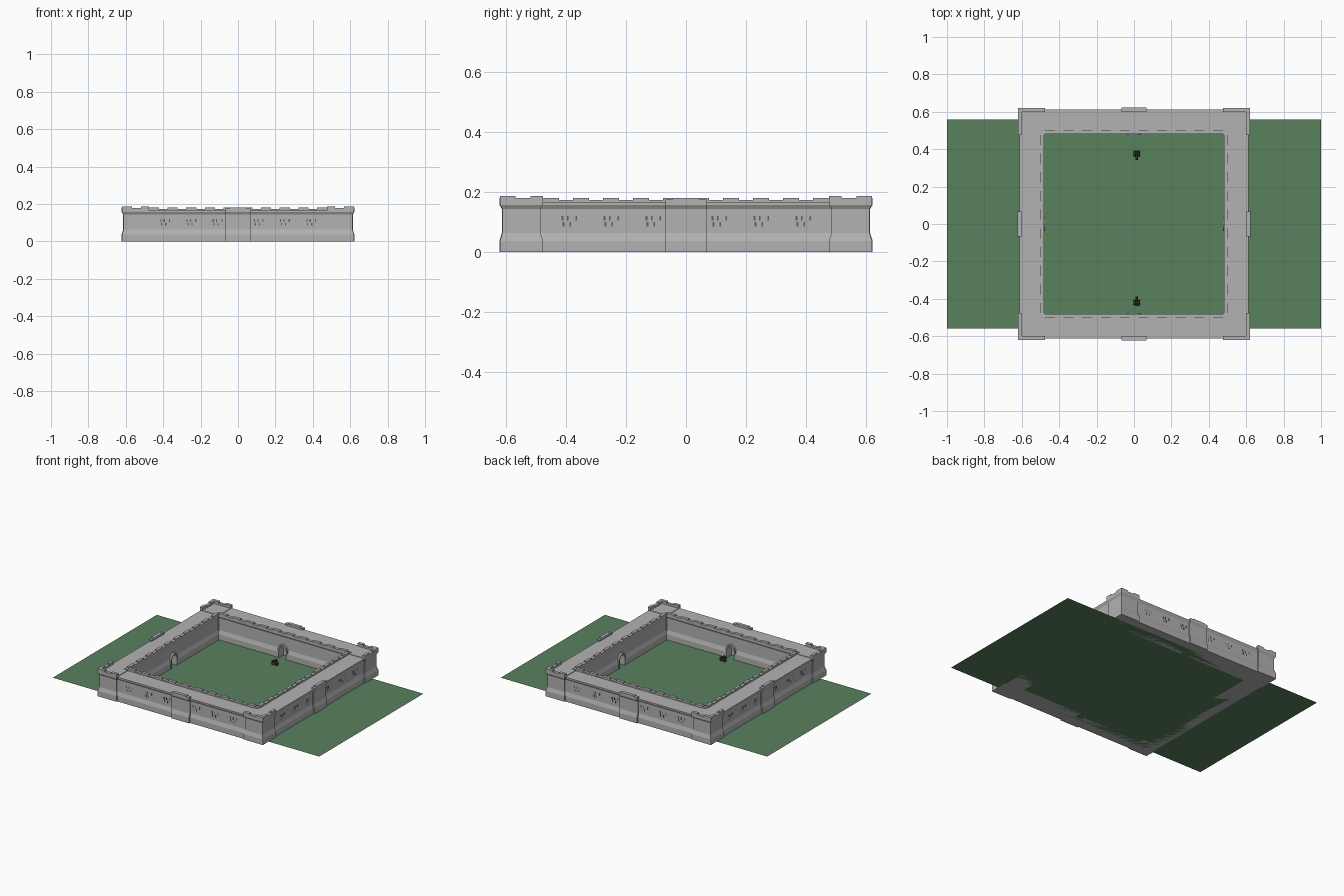
import bpy, bmesh, math
from mathutils import Matrix, Vector

if "Cube" in bpy.data.objects:
    bpy.data.objects.remove(bpy.data.objects["Cube"])


def material(name, col):
    m = bpy.data.materials.new(name)
    m.diffuse_color = (*col, 1)
    m.use_nodes = True
    m.node_tree.nodes["Principled BSDF"].inputs["Base Color"].default_value = m.diffuse_color
    return m


STONE = material("grey stone", (0.45, 0.45, 0.45))
GRASS = material("grass green", (0.10, 0.22, 0.112))
DARK = material("dark slit", (0.12, 0.12, 0.12))
IRON = material("dark iron", (0.06, 0.055, 0.06))


def finish(name, bm, mat):
    bmesh.ops.recalc_face_normals(bm, faces=bm.faces)
    me = bpy.data.meshes.new(name)
    bm.to_mesh(me)
    bm.free()
    me.materials.append(mat)
    ob = bpy.data.objects.new(name, me)
    bpy.context.collection.objects.link(ob)
    return ob


def turn(k):
    return Matrix.Rotation(k * math.pi / 2, 4, 'Z')


def loft(bm, sections, k=0):
    """Stack of rectangles (z, x0, x1, y0, y1), turned k quarter turns."""
    rings = []
    for z, x0, x1, y0, y1 in sections:
        pts = [(x0, y0, z), (x1, y0, z), (x1, y1, z), (x0, y1, z)]
        rings.append([bm.verts.new(turn(k) @ Vector(p)) for p in pts])
    for a, b in zip(rings, rings[1:]):
        for i in range(4):
            j = (i + 1) % 4
            bm.faces.new((a[i], a[j], b[j], b[i]))
    bm.faces.new(rings[0][::-1])
    bm.faces.new(rings[-1])


def box(bm, x0, x1, y0, y1, z0, z1, k=0):
    loft(bm, [(z0, x0, x1, y0, y1), (z1, x0, x1, y0, y1)], k)


def arch_pts(r, spring, base, n=10):
    arc = [(r * math.cos(math.pi * i / n), spring + r * 1.2 * math.sin(math.pi * i / n))
           for i in range(n + 1)]
    return [(r, base)] + arc + [(-r, base)]


# Lawn
bm = bmesh.new()
bmesh.ops.create_grid(bm, x_segments=1, y_segments=1, size=1,
                      matrix=Matrix.Diagonal((1, 0.558, 1, 1)))
finish("lawn", bm, GRASS)

# Curtain wall: moulded profile swept round a square
LEVELS = [(0, 0), (0.037, 0), (0.063, 0.008), (0.143, 0.008), (0.157, 0), (0.165, 0)]
OUT, INN = 0.613, 0.48
profile = [(OUT - d, z) for z, d in LEVELS] + [(INN + d, z) for z, d in reversed(LEVELS)]
bm = bmesh.new()
rings = [[bm.verts.new((sx * r, sy * r, z)) for r, z in profile]
         for sx, sy in ((1, 1), (-1, 1), (-1, -1), (1, -1))]
n = len(profile)
for q in range(4):
    a, b = rings[q], rings[(q + 1) % 4]
    for i in range(n):
        j = (i + 1) % n
        bm.faces.new((a[i], b[i], b[j], a[j]))
wall = finish("curtain_wall", bm, STONE)

# Arched recesses cut in the courtyard side of each wall
bm = bmesh.new()
for k in range(4):
    pts = arch_pts(0.028, 0.05, -0.02)
    f = [bm.verts.new(turn(k) @ Vector((x, 0.45, z))) for x, z in pts]
    b = [bm.verts.new(turn(k) @ Vector((x, 0.53, z))) for x, z in pts]
    bm.faces.new(f)
    bm.faces.new(b[::-1])
    for i in range(len(pts)):
        j = (i + 1) % len(pts)
        bm.faces.new((f[i], f[j], b[j], b[i]))
cutter = finish("arch_cutter", bm, STONE)
cutter.hide_render = True
cutter.hide_viewport = True
mod = wall.modifiers.new("arches", 'BOOLEAN')
mod.operation = 'DIFFERENCE'
mod.object = cutter
mod.solver = 'EXACT'

# Arch surrounds
bm = bmesh.new()
for k in range(4):
    loops = []
    for y in (0.476, 0.495):
        for r in (0.028, 0.037):
            loops.append([bm.verts.new(turn(k) @ Vector((x, y, z)))
                          for x, z in arch_pts(r, 0.05, 0)])
    order = [loops[0], loops[1], loops[3], loops[2]]
    for q in range(4):
        a, b = order[q], order[(q + 1) % 4]
        for i in range(len(a) - 1):
            bm.faces.new((a[i], a[i + 1], b[i + 1], b[i]))
    for e in (0, -1):
        bm.faces.new([l[e] for l in order])
finish("arch_surround", bm, STONE)

# Courtyard battlements
bm = bmesh.new()
for k in range(4):
    box(bm, -0.5, 0.48, 0.48, 0.5, 0.164, 0.173, k)
    for i in range(10):
        c = -0.45 + 0.1 * i
        box(bm, c - 0.027, c + 0.027, 0.48, 0.5, 0.172, 0.18, k)
finish("inner_battlement", bm, STONE)

# Corner towers with outer parapet
bm = bmesh.new()
T, T0 = 0.62, 0.477
for k in range(4):
    loft(bm, [(z if z < 0.165 else 0.168, T0 + d, T - d, T0 + d, T - d)
              for z, d in LEVELS], k)
    box(bm, T0, T, T - 0.02, T, 0.167, 0.179, k)
    box(bm, T - 0.02, T, T0, T - 0.02, 0.167, 0.179, k)
    for a, b in ((T0, 0.519), (0.568, T)):
        box(bm, a, b, T - 0.02, T, 0.178, 0.187, k)
        box(bm, T - 0.02, T, a, min(b, T - 0.02), 0.178, 0.187, k)
finish("corner_tower", bm, STONE)

# Middle buttresses
bm = bmesh.new()
for k in range(4):
    loft(bm, [(z, -0.068, 0.068, 0.56, 0.622 - d) for z, d in LEVELS], k)
    box(bm, -0.068, 0.068, 0.6, 0.622, 0.163, 0.175, k)
    box(bm, -0.045, 0.045, 0.6, 0.622, 0.174, 0.18, k)
finish("buttress", bm, STONE)

# Arrow slits in clusters on the outer faces
bm = bmesh.new()
for k in range(4):
    for c in (-0.39, -0.25, -0.11, 0.11, 0.25, 0.39):
        for dx, z in ((-0.024, 0.112), (-0.004, 0.092), (0.004, 0.112), (0.022, 0.112),
                      (0.018, 0.092)):
            box(bm, c + dx - 0.003, c + dx + 0.003, 0.6, 0.6065, z - 0.007, z + 0.007, k)
finish("arrow_slits", bm, DARK)

# Two small cannons aimed at the centre
for name, y, s in (("north_cannon", 0.375, -1), ("south_cannon", -0.42, 1)):
    bm = bmesh.new()
    at = Matrix.Translation((0.015, y, 0))
    for x in (-0.014, 0.014):
        bmesh.ops.create_cone(bm, cap_ends=True, segments=10, radius1=0.014, radius2=0.014,
                              depth=0.006, matrix=at @ Matrix.Translation((x, 0, 0.014))
                              @ Matrix.Rotation(math.pi / 2, 4, 'Y'))
    box(bm, 0.005, 0.025, y - 0.016, y + 0.016, 0.01, 0.024)
    bmesh.ops.create_cone(bm, cap_ends=True, segments=10, radius1=0.009, radius2=0.006,
                          depth=0.05, matrix=at @ Matrix.Translation((0, s * 0.008, 0.032))
                          @ Matrix.Rotation(-s * math.radians(75), 4, 'X'))
    finish(name, bm, IRON)
